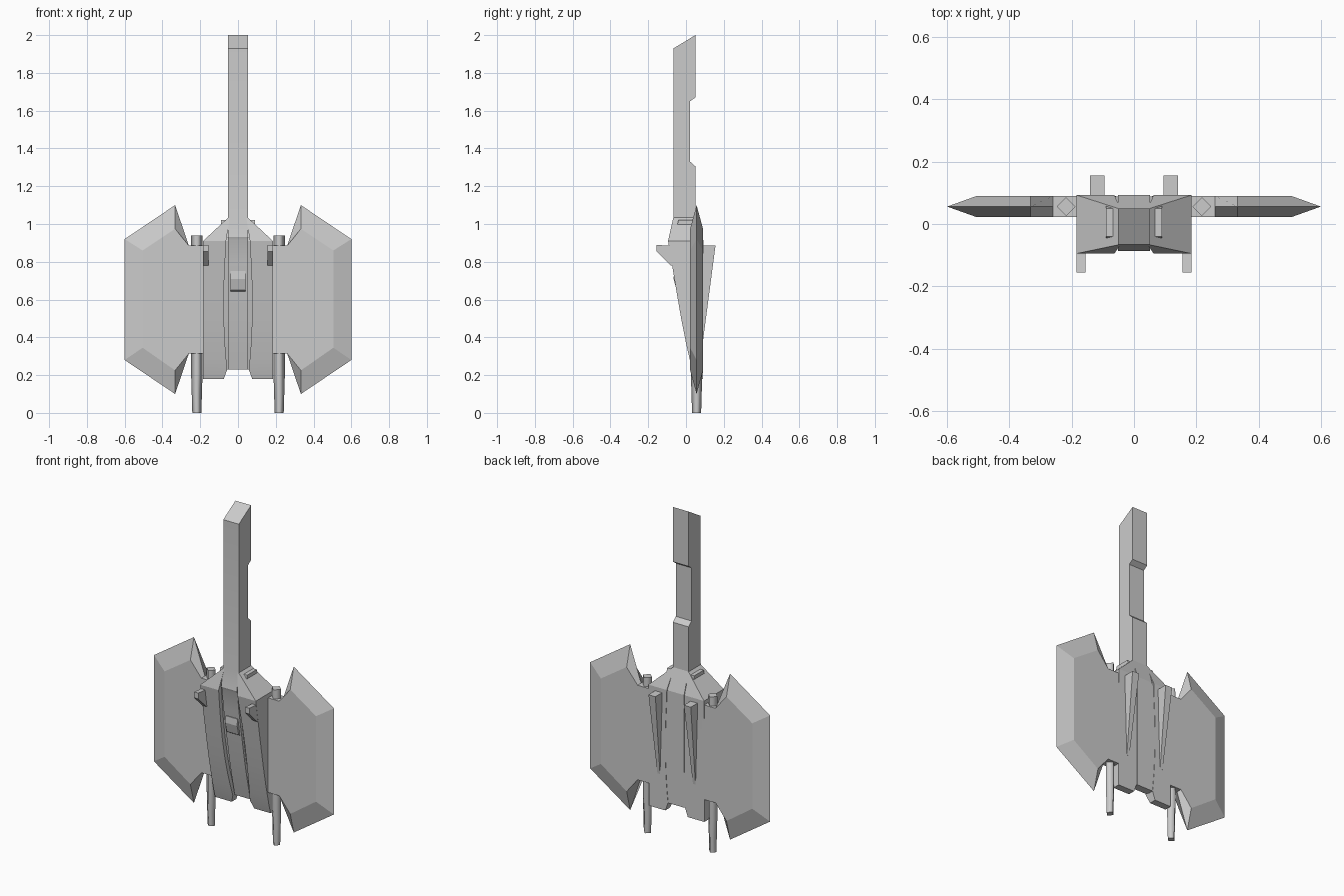
import bpy, bmesh, math

if "Cube" in bpy.data.objects:
    bpy.data.objects.remove(bpy.data.objects["Cube"])


def loft(name, rings, mirror=False, smooth=None):
    """Skin a list of equal-length closed rings and cap both ends."""
    bm = bmesh.new()
    vs = [[bm.verts.new(p) for p in r] for r in rings]
    n = len(rings[0])
    for a, b in zip(vs, vs[1:]):
        for i in range(n):
            j = (i + 1) % n
            bm.faces.new((a[i], a[j], b[j], b[i]))
    bm.faces.new(vs[0])
    bm.faces.new(vs[-1])
    bmesh.ops.remove_doubles(bm, verts=bm.verts, dist=1e-5)
    bmesh.ops.recalc_face_normals(bm, faces=bm.faces)
    me = bpy.data.meshes.new(name)
    bm.to_mesh(me)
    bm.free()
    ob = bpy.data.objects.new(name, me)
    bpy.context.collection.objects.link(ob)
    if smooth:
        bpy.ops.object.select_all(action='DESELECT')
        ob.select_set(True)
        bpy.context.view_layer.objects.active = ob
        bpy.ops.object.shade_smooth_by_angle(angle=math.radians(smooth))
    if mirror:
        ob.modifiers.new("Mirror", 'MIRROR')
    return ob


def slab(name, yz, x0, x1, mirror=False, smooth=None):
    """Extrude a side profile between two x positions."""
    return loft(name, [[(x, y, z) for y, z in yz] for x in (x0, x1)], mirror, smooth)


def rect(x0, x1, y0, y1, z):
    return [(x0, y0, z), (x1, y0, z), (x1, y1, z), (x0, y1, z)]


# Front curve of the hull, as (y, z) from bottom to top
curve = [(0.047, 0.18), (0.032, 0.23), (0.018, 0.29), (0.0, 0.37), (-0.022, 0.48),
         (-0.043, 0.60), (-0.060, 0.70), (-0.075, 0.79), (-0.095, 0.91)]
BACK = 0.09

# Hull shells: outer panels either side of the spine, closing in to the neck
inner = [0.075, 0.057, 0.063, 0.069, 0.074, 0.075, 0.073, 0.069, 0.063]
rings = [rect(x, 0.185, y, BACK + (0.003 if z > 0.9 else 0), z)
         for x, (y, z) in zip(inner, curve)]
rings.append(rect(0.044, 0.051, -0.067, 0.05, 1.035))
loft("hull_shell", rings, True, 18)

# Recessed core that closes the grooves between shells and spine
core = [(y + 0.026, z) for y, z in curve[1:]] + [(-0.04, 1.02), (0.05, 1.02),
                                                 (0.088, 0.91), (0.088, 0.23)]
slab("hull_core", core, -0.09, 0.09)

# Spine and long neck in one profile, with the notch in its back
spine = [(y + 0.011, z) for y, z in curve[1:-1]]
spine += [(-0.080, 0.915), (-0.086, 0.93), (-0.066, 1.04), (-0.066, 1.93), (0.05, 2.0),
          (0.05, 1.67), (0.022, 1.65), (0.022, 1.33), (0.05, 1.305), (0.05, 1.035),
          (0.093, 0.91), (BACK, 0.23)]
slab("spine_and_neck", spine, -0.052, 0.052, smooth=18)

# Small raised latch on the spine
slab("spine_latch", [(-0.035, 0.64), (-0.050, 0.65), (-0.066, 0.71),
                     (-0.062, 0.75), (-0.03, 0.75)], -0.04, 0.04)

# Wings: flat plate whose outer rim is bevelled to a mid-thickness edge
plate = [(0.17, 0.315), (0.26, 0.315), (0.333, 0.225), (0.505, 0.345),
         (0.505, 0.86), (0.333, 0.975), (0.26, 0.885), (0.17, 0.885)]
rim = plate[:2] + [(0.333, 0.10), (0.60, 0.28), (0.60, 0.92), (0.333, 1.10)] + plate[6:]
loft("wing", [[(x, y, z) for x, z in pts]
              for pts, y in ((plate, 0.022), (rim, 0.056), (plate, 0.09))], True)

# Four-sided barrels passing through the wing roots
gun = []
for z, r in ((0.0, 0.024), (0.2, 0.030), (0.94, 0.030)):
    gun.append([(0.218 + r * math.cos(k * math.pi / 2),
                 0.056 + r * math.sin(k * math.pi / 2), z) for k in range(4)])
barrel = loft("barrel", gun, True)
for p in barrel.data.polygons:
    p.use_smooth = abs(p.normal.z) < 0.9

# Tapered fins on the back
loft("back_fin", [rect(0.11, 0.127, 0.08, 0.091, 0.39),
                  rect(0.095, 0.141, 0.08, 0.156, 0.885)], True)

# Front pods near the top corners of the hull
slab("front_pod", [(-0.155, 0.89), (-0.155, 0.855), (-0.08, 0.78), (-0.05, 0.78),
                   (-0.05, 0.885), (-0.10, 0.885)], 0.156, 0.184, True)
